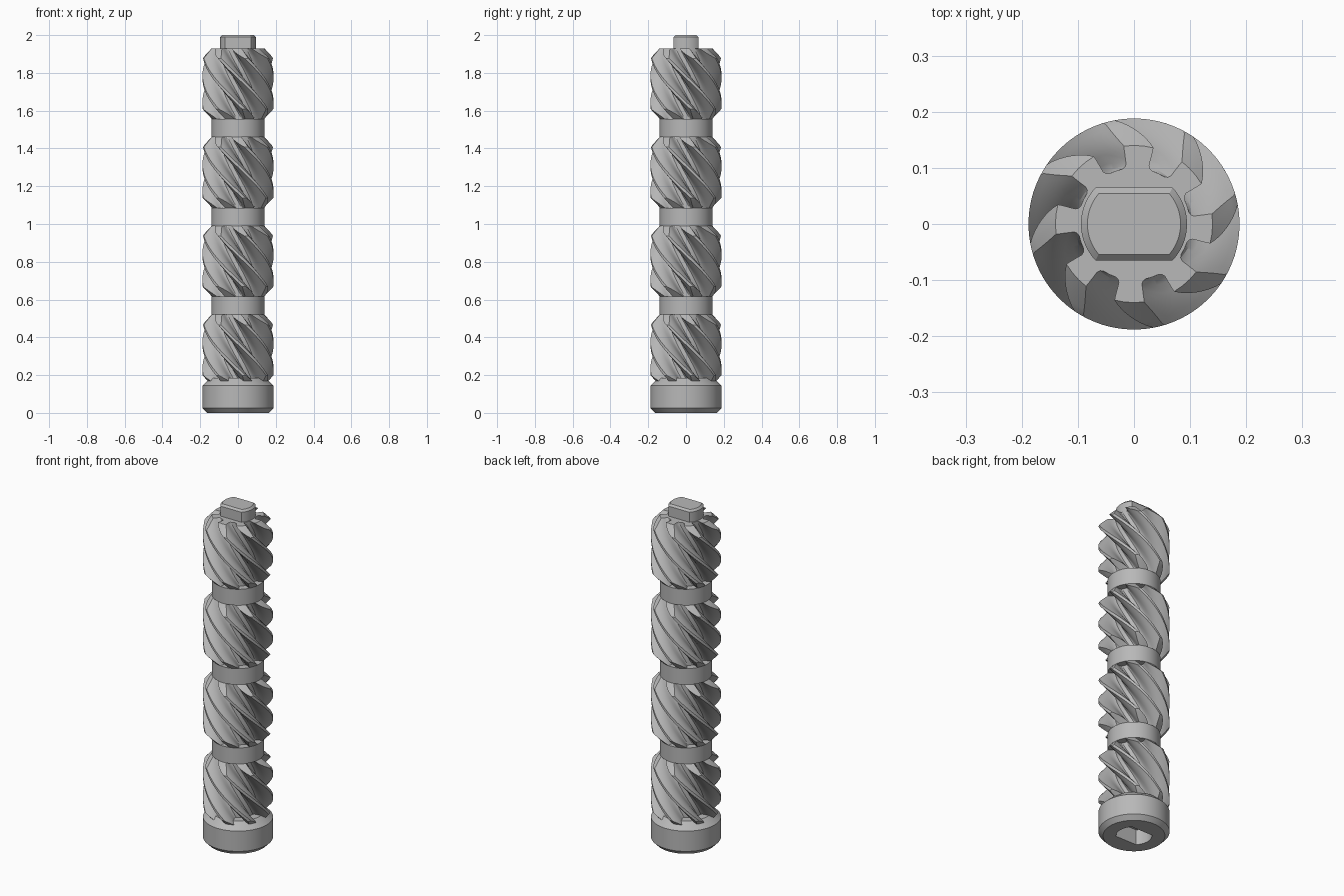
import bpy, bmesh
from math import sin, cos, asin, pi, radians, copysign

cube = bpy.data.objects.get("Cube")
if cube:
    bpy.data.objects.remove(cube, do_unlink=True)

steel = bpy.data.materials.new("grey_steel")
steel.use_nodes = True
grey = (0.48, 0.48, 0.48, 1)
steel.diffuse_color = grey
steel.node_tree.nodes["Principled BSDF"].inputs["Base Color"].default_value = grey

SIDES = 96
OUTER, NECK, BASE, FLOOR = 0.188, 0.14, 0.135, 0.1
TEETH, TWIST, PHASE = 8, -5.6, radians(109)
PERIOD, LENGTH, CHAMFER = 0.47, 0.375, 0.052


def loft(name, rings):
    """Skin a stack of equal-length point rings and cap both ends."""
    bm = bmesh.new()
    rows = [[bm.verts.new(p) for p in ring] for ring in rings]
    n = len(rows[0])
    for low, high in zip(rows, rows[1:]):
        for i in range(n):
            j = (i + 1) % n
            bm.faces.new((low[i], low[j], high[j], high[i]))
    bm.faces.new(rows[0][::-1])
    bm.faces.new(rows[-1])
    bmesh.ops.recalc_face_normals(bm, faces=bm.faces)
    mesh = bpy.data.meshes.new(name)
    bm.to_mesh(mesh)
    bm.free()
    mesh.materials.append(steel)
    obj = bpy.data.objects.new(name, mesh)
    bpy.context.collection.objects.link(obj)
    bpy.ops.object.select_all(action='DESELECT')
    obj.select_set(True)
    bpy.context.view_layer.objects.active = obj
    bpy.ops.object.shade_smooth_by_angle(angle=radians(25))
    return obj


def circle(r, z):
    angles = [2 * pi * i / SIDES for i in range(SIDES)]
    return [(r * cos(a), r * sin(a), z) for a in angles]


def flatted(r, flat, z):
    """Circle with flats at front and back, sampled exactly at the corners."""
    corner, ring = asin(flat / r), []
    for i in range(SIDES):
        a = 2 * pi * i / SIDES
        f = abs((a + pi / 2) % pi - pi / 2) / (pi / 4)
        w = f * corner if f < 1 else corner + (f - 1) * (pi / 2 - corner)
        x, y = r * cos(w), r * sin(w)
        if y > flat:
            x, y = x * flat / y, flat
        ring.append((copysign(x, cos(a)), copysign(y, sin(a)), z))
    return ring


def groove_half(r):
    """Half-width of a groove in degrees; the tooth flanks bulge like a gear's."""
    return 11.5 + 8 * (max(r - BASE, 0) / (OUTER - BASE)) ** 1.6


def toothed(r_out, z, spin):
    """Gear cross-section whose tips follow the envelope radius."""
    def r_at(t):
        return FLOOR + (r_out - FLOOR) * t
    half = [(0, 7), (0.07, 10)]
    half += [(t, groove_half(r_at(t))) for t in (0.2, 0.4, 0.55, 0.7, 0.85, 1)]
    unit = [(t, -a) for t, a in reversed(half)] + [(0, 0)] + half
    rim = groove_half(r_out)
    land = 360 / TEETH - 2 * rim
    unit += [(1, rim + land * k / 3) for k in (1, 2)]
    ring = []
    for k in range(TEETH):
        for t, deg in unit:
            a = spin + radians(deg) + 2 * pi * k / TEETH
            ring.append((r_at(t) * cos(a), r_at(t) * sin(a), z))
    return ring


# Four helical gear sections with chamfered ends, and the collars between them
STEPS = 56
for s in range(4):
    top = 1.93 - s * PERIOD
    rings = []
    for i in range(STEPS + 1):
        h = LENGTH * i / STEPS
        edge = min(h, LENGTH - h, CHAMFER) / CHAMFER
        z = top - LENGTH + h
        rings.append(toothed(NECK + (OUTER - NECK) * edge, z, PHASE + TWIST * (z - top)))
    loft(f"helical_section_{s + 1}", rings)
    if s:
        loft(f"collar_{s}", [circle(NECK, top), circle(NECK, top + PERIOD - LENGTH)])

# Drive tang on top
loft("drive_tang", [flatted(0.0945, 0.065, 1.92), flatted(0.0945, 0.065, 1.989),
                    flatted(0.083, 0.054, 2.0)])

# Base ring with chamfers and a matching socket underneath
loft("base_ring", [
    flatted(0.0945, 0.065, 0.09), flatted(0.0945, 0.065, 0), circle(0.164, 0),
    circle(OUTER, 0.025), circle(OUTER, 0.145), circle(0.145, 0.185)])
